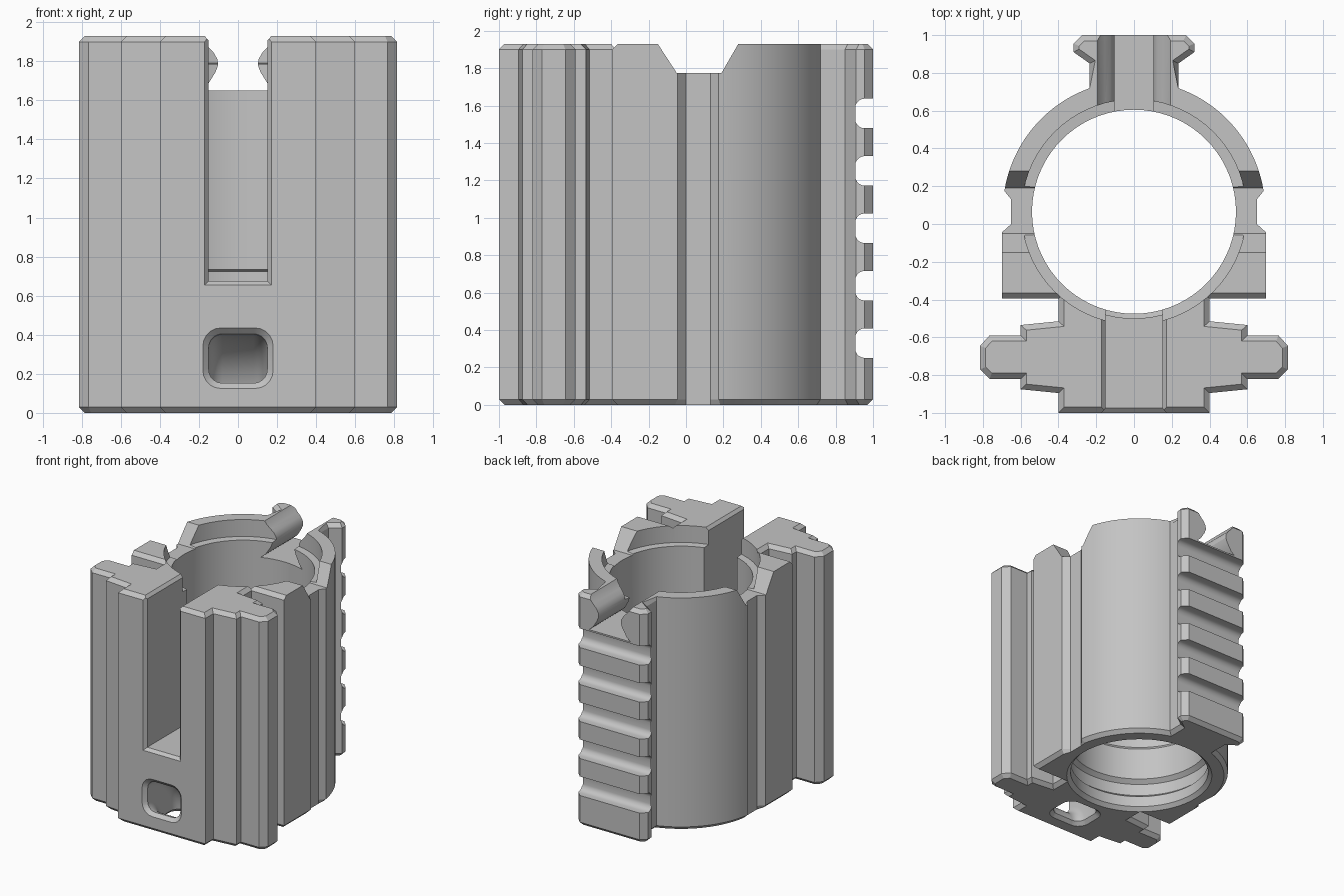
import bpy, bmesh
from math import sin, cos, pi, radians, atan2
from mathutils import Vector

if "Cube" in bpy.data.objects:
    bpy.data.objects.remove(bpy.data.objects["Cube"])

gray = bpy.data.materials.new("plain gray")
gray.use_nodes = True
gray.diffuse_color = (0.55, 0.55, 0.55, 1)
gray.node_tree.nodes["Principled BSDF"].inputs["Base Color"].default_value = (0.55, 0.55, 0.55, 1)

H, CY, R = 1.93, 0.065, 0.695   # height, bore centre, barrel radius


def loft(name, rings):
    """Closed solid through rings of matching points."""
    bm = bmesh.new()
    vs = [[bm.verts.new(p) for p in ring] for ring in rings]
    n = len(vs[0])
    for a, b in zip(vs, vs[1:]):
        for i in range(n):
            j = (i + 1) % n
            bm.faces.new((a[i], a[j], b[j], b[i]))
    bm.faces.new(vs[0][::-1])
    bm.faces.new(vs[-1])
    bmesh.ops.recalc_face_normals(bm, faces=bm.faces)
    me = bpy.data.meshes.new(name)
    bm.to_mesh(me)
    bm.free()
    ob = bpy.data.objects.new(name, me)
    me.materials.append(gray)
    bpy.context.collection.objects.link(ob)
    return ob


def rounded(cx, cy, hx, hy, r, seg=5):
    """Rounded rectangle outline."""
    pts = []
    for k, (sx, sy) in enumerate([(1, 1), (-1, 1), (-1, -1), (1, -1)]):
        for i in range(seg + 1):
            a = (k + i / seg) * pi / 2
            pts.append((cx + sx * (hx - r) + r * cos(a), cy + sy * (hy - r) + r * sin(a)))
    return pts


def cut(body, cutter):
    cutter.hide_render = True
    mod = body.modifiers.new("cut", 'BOOLEAN')
    mod.operation, mod.solver, mod.object = 'DIFFERENCE', 'EXACT', cutter
    bpy.context.view_layer.objects.active = body
    bpy.ops.object.modifier_apply(modifier=mod.name)
    bpy.data.objects.remove(cutter)


def inset(pts, d):
    """Mitred inward offset of a counter-clockwise outline."""
    out = []
    for i, p in enumerate(pts):
        e1 = (p - pts[i - 1]).normalized()
        e2 = (pts[(i + 1) % len(pts)] - p).normalized()
        n1, n2 = Vector((-e1.y, e1.x)), Vector((-e2.y, e2.x))
        out.append(p + (n1 + n2) * d / (1 + n1.dot(n2)))
    return out


# Outline of one half: front block, side ribs, grooved barrel side, arc, rail
half = [(0.4, -1), (0.4, -0.895), (0.6, -0.875), (0.6, -0.82), (0.765, -0.82), (0.815, -0.77),
        (0.815, -0.645), (0.765, -0.59), (0.6, -0.59), (0.6, -0.535), (0.4, -0.515), (0.4, -0.395),
        (0.7, -0.395), (0.7, -0.045), (0.65, 0), (0.65, 0.13)]
a0, a1 = atan2(0.11, 0.686), atan2(0.655, 0.235)
half += [(R * cos(a0 + (a1 - a0) * i / 20), CY + R * sin(a0 + (a1 - a0) * i / 20)) for i in range(21)]
half += [(0.235, 0.85), (0.32, 0.91), (0.32, 0.955), (0.275, 1)]
outline = [Vector(p) for p in half + [(-x, y) for x, y in reversed(half)]]

# Chamfer the whole foot, but only the front block and rail at the top
small = inset(outline, 0.03)
foot = [p if abs(abs(p.x) - 0.65) < 0.001 else q for p, q in zip(outline, small)]
top = []
for p, q in zip(outline, small):
    if abs(p.x) > 0.69 and abs(p.y + 0.395) < 0.01:
        q = Vector((p.x, q.y))
    top.append(q if p.y < -0.38 or p.y > 0.84 else p)
body = loft("mount_body", [[(p.x, p.y, z) for p in ring] for ring, z in
                           ((foot, 0), (outline, 0.03), (outline, H - 0.03), (top, H))])

# Bore with foot chamfer, two inner grooves and a counterbore
bore = [(0.58, -0.01), (0.54, 0.03), (0.54, 0.12), (0.575, 0.15), (0.575, 0.25), (0.54, 0.28),
        (0.54, 0.55), (0.565, 0.58), (0.565, 0.725), (0.54, 0.735), (0.54, 1.785),
        (0.595, 1.79), (0.595, H + 0.1)]
N = 72
cut(body, loft("bore_cutter", [[(r * cos(2 * pi * i / N), CY + r * sin(2 * pi * i / N), z)
                                for i in range(N)] for r, z in bore]))


# Front slot with flared front and top rims
def slot_ring(w, low, y):
    return [(-w, y, low), (w, y, low), (w, y, 2.1), (-w, y, 2.1)]


cut(body, loft("slot_cutter", [slot_ring(0.18, 0.645, -1.01), slot_ring(0.15, 0.675, -0.975),
                               slot_ring(0.15, 0.675, -0.2)]))
cut(body, loft("slot_rim_cutter", [[(-w, -1.1, z), (w, -1.1, z), (w, -0.4, z), (-w, -0.4, z)]
                                   for w, z in ((0.149, H - 0.025), (0.18, H + 0.01))]))

# Trapezoid dip across both barrel sides
dip = [(-0.203, 2.01), (-0.05, 1.775), (0.19, 1.775), (0.326, 2.01)]
cut(body, loft("dip_cutter", [[(x, y, z) for y, z in dip] for x in (-1, 1)]))

# Rear sight notch with pinched walls
side = [(0.19, 1.65), (0.155, 1.68), (0.115, 1.745), (0.102, 1.78), (0.105, 1.81),
        (0.125, 1.845), (0.155, 1.875), (0.18, 1.905), (0.2, 1.94)]
notch = side + [(-x, z) for x, z in reversed(side)]
cut(body, loft("notch_cutter", [[(x, y, z) for x, z in notch] for y in (0.4, 1.1)]))

# Five cross grooves in the rear rail
for i in range(5):
    ring = rounded(1.005, 0.33 + i * 0.307, 0.1, 0.079, 0.05)
    cut(body, loft("rail_cutter", [[(x, y, z) for y, z in ring] for x in (-0.5, 0.5)]))

# Curved strap tunnel from the front face down to the foot
section = rounded(0, 0.28, 0.15, 0.125, 0.07)
cut(body, loft("tunnel_cutter", [[(x, -1 + r * cos(radians(a)), r * sin(radians(a))) for x, r in section]
                                 for a in range(-14, 107, 8)]))
mouth = rounded(0, 0.28, 0.19, 0.165, 0.1)
cut(body, loft("front_mouth_cutter", [[(x, y, r) for x, r in ring]
                                      for ring, y in ((mouth, -1.01), (section, -0.97))]))
cut(body, loft("foot_mouth_cutter", [[(x, -1 + r, z) for x, r in ring]
                                     for ring, z in ((mouth, -0.01), (section, 0.03))]))

# Smooth curved walls, crisp edges
bpy.ops.object.select_all(action='DESELECT')
body.select_set(True)
bpy.context.view_layer.objects.active = body
bpy.ops.object.shade_smooth_by_angle(angle=radians(25))
